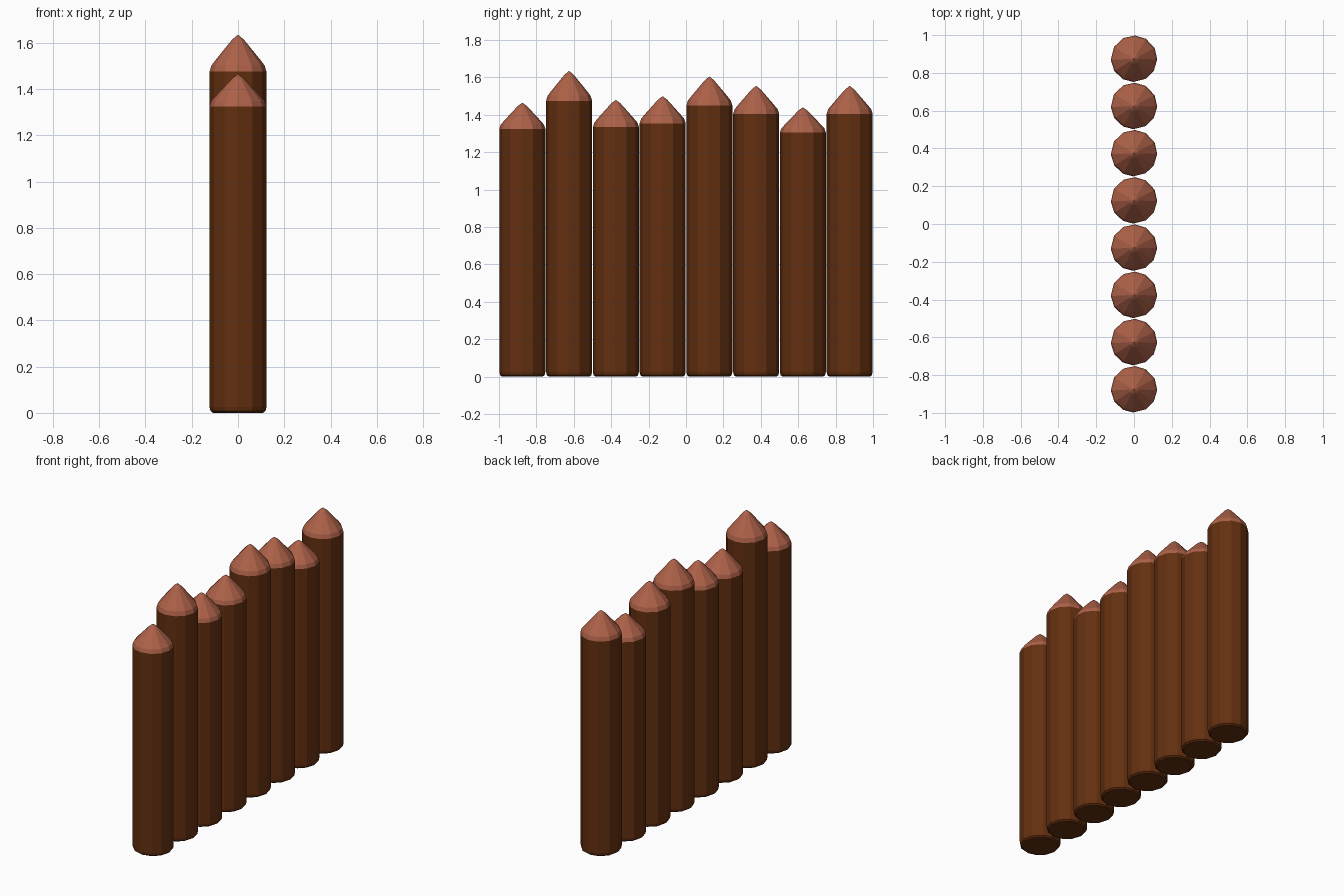
import bpy, bmesh, math, random

if "Cube" in bpy.data.objects:
    bpy.data.objects.remove(bpy.data.objects["Cube"])

SIDES = 12
RADIUS = 0.123
SPACING = 0.25


def material(name, color):
    m = bpy.data.materials.new(name)
    m.diffuse_color = color
    m.use_nodes = True
    m.node_tree.nodes["Principled BSDF"].inputs["Base Color"].default_value = m.diffuse_color
    return m


bark = material("bark", (0.125, 0.029, 0.005, 1))
cut_wood = material("cut_wood", (0.42, 0.12, 0.065, 1))

# slightly uneven hewn outline, shared by every post
random.seed(4)
angles = [2 * math.pi * (i + random.uniform(-0.12, 0.12)) / SIDES for i in range(SIDES)]
outline = [(math.cos(a), math.sin(a)) for a in angles]


def make_post(name, y, shoulder, tip):
    bm = bmesh.new()
    h = tip - shoulder
    # (radius, height) profile: chamfered foot, shaft, rounded shoulder, point
    profile = [(0.108, 0), (0.119, 0.008), (RADIUS, 0.025), (RADIUS, shoulder),
               (0.115, shoulder + 0.17 * h), (0.094, shoulder + 0.34 * h),
               (0.025, shoulder + 0.87 * h)]
    rings = [[bm.verts.new((r * cx, r * cy, z)) for cx, cy in outline]
             for r, z in profile]
    bm.faces.new(rings[0][::-1])
    for k in range(len(rings) - 1):
        for i in range(SIDES):
            j = (i + 1) % SIDES
            f = bm.faces.new((rings[k][i], rings[k][j], rings[k + 1][j], rings[k + 1][i]))
            f.material_index = 1 if k >= 3 else 0
    # sharpened tip
    apex = bm.verts.new((0, 0, tip))
    for i in range(SIDES):
        f = bm.faces.new((rings[-1][i], rings[-1][(i + 1) % SIDES], apex))
        f.material_index = 1
    mesh = bpy.data.meshes.new(name)
    bm.to_mesh(mesh)
    bm.free()
    mesh.materials.append(bark)
    mesh.materials.append(cut_wood)
    ob = bpy.data.objects.new(name, mesh)
    ob.location.y = y
    bpy.context.collection.objects.link(ob)


# row of posts, front to back: (shoulder height, tip height)
heights = [(1.325, 1.465), (1.475, 1.635), (1.335, 1.48), (1.355, 1.50),
           (1.45, 1.605), (1.405, 1.555), (1.305, 1.44), (1.405, 1.555)]
for n, (shoulder, tip) in enumerate(heights):
    make_post(f"palisade_post_{n + 1}", (n - 3.5) * SPACING, shoulder, tip)
